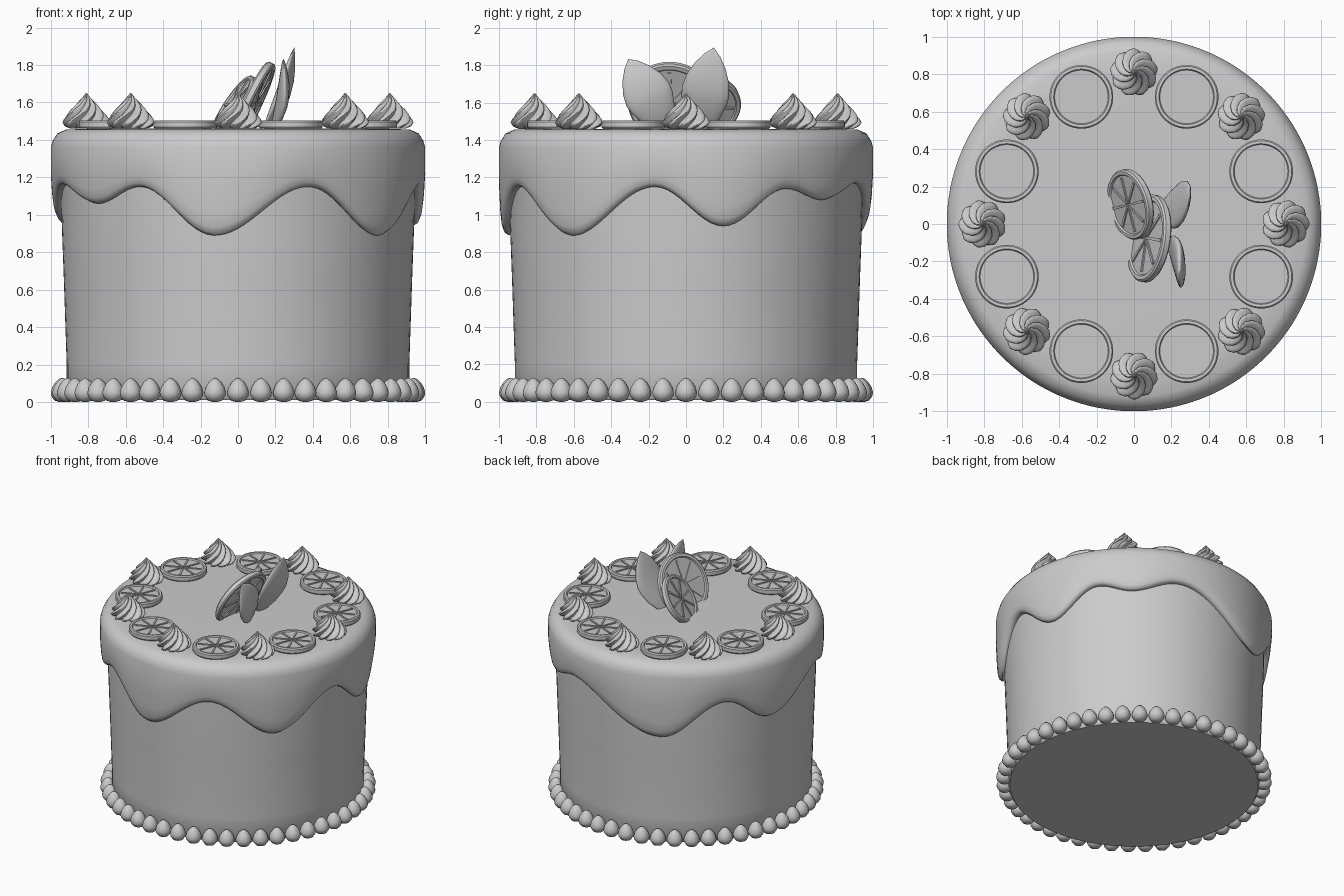
import bpy
import math
from math import radians, pi, sin, cos

cube = bpy.data.objects.get("Cube")
if cube:
    bpy.data.objects.remove(cube, do_unlink=True)

grey = bpy.data.materials.new("plain_grey")
grey.use_nodes = True
GREY = (0.6, 0.6, 0.6, 1)
grey.diffuse_color = GREY
grey.node_tree.nodes["Principled BSDF"].inputs["Base Color"].default_value = GREY


def make(name, verts, faces, angle=40):
    mesh = bpy.data.meshes.new(name)
    mesh.from_pydata(verts, [], faces)
    mesh.materials.append(grey)
    obj = bpy.data.objects.new(name, mesh)
    bpy.context.collection.objects.link(obj)
    bpy.ops.object.select_all(action="DESELECT")
    obj.select_set(True)
    bpy.context.view_layer.objects.active = obj
    bpy.ops.object.shade_smooth_by_angle(angle=radians(angle))
    return obj


def lathe(name, profile, segs, shape=None, angle=40):
    """Turn an (r, z) profile, listed bottom to top, into a capped solid."""
    verts, faces = [], []
    for r, z in profile:
        for s in range(segs):
            a = 2 * pi * s / segs
            verts.append(shape(r, z, a) if shape else (r * cos(a), r * sin(a), z))
    for i in range(len(profile) - 1):
        for s in range(segs):
            t = (s + 1) % segs
            faces.append((i * segs + s, i * segs + t, (i + 1) * segs + t, (i + 1) * segs + s))
    top = (len(profile) - 1) * segs
    faces.append(tuple(reversed(range(segs))))
    faces.append(tuple(range(top, top + segs)))
    return make(name, verts, faces, angle)


def ring_copies(obj, count, radius, z, offset=0.0):
    """Spread copies of a part evenly around the cake."""
    base = obj.name
    for i in range(count):
        o = obj if i == 0 else obj.copy()
        if i:
            bpy.context.collection.objects.link(o)
        o.name = f"{base}_{i + 1}"
        a = 2 * pi * i / count + offset
        o.location = (radius * cos(a), radius * sin(a), z)
        o.rotation_euler.z = a


# Cake body
lathe("cake_body", [(0.9, 0.01), (0.915, 0.03), (0.915, 0.2), (0.93, 0.65), (0.943, 1.0), (0.945, 1.4)], 96)

# Frosting with drips: lower edge height by angle from the front, in degrees
DRIPS = [(-51, 1.06), (-33, 1.15), (-7.5, 0.89), (23, 1.15), (51, 0.89), (80, 1.15),
         (102, 0.94), (124, 1.14), (139, 1.08), (160, 1.17), (204, 0.87), (232, 1.14),
         (254, 0.95), (286, 1.16), (309, 1.06)]


def drip_edge(a):
    d = (math.degrees(a) + 90 + 51) % 360 - 51
    for (d0, z0), (d1, z1) in zip(DRIPS, DRIPS[1:]):
        if d0 <= d <= d1:
            k = (1 - cos(pi * (d - d0) / (d1 - d0))) / 2
            return z0 + (z1 - z0) * k
    return DRIPS[0][1]


RIM = 1.36


def drip_shape(r, z, a):
    # Below zero, z runs from the lower edge (-1) up to the rim (0)
    if z <= 0:
        e = drip_edge(a)
        z = e + (RIM - e) * (z + 1)
    return (r * cos(a), r * sin(a), z)


lathe("frosting", [(0.93, -0.97), (0.955, -1), (0.975, -0.97), (0.987, -0.9), (0.994, -0.75),
                   (1.0, -0.45), (1.0, 0), (0.99, 1.395), (0.965, 1.435), (0.92, 1.455),
                   (0.8, 1.46), (0.01, 1.46)], 180, drip_shape, 60)

# Beads around the base
bead = lathe("base_bead", [(0.012, 0), (0.038, 0.008), (0.055, 0.032), (0.058, 0.052),
                           (0.05, 0.08), (0.033, 0.107), (0.014, 0.123), (0.002, 0.128)], 16)
ring_copies(bead, 48, 0.942, 0)


# Cream swirls: ridged cones twisted towards the tip
def swirl(r, z, a):
    ridge = 1 - 0.27 * abs(cos(4.5 * a)) ** 3
    twist = a + 11 * z
    return (r * ridge * cos(twist), r * ridge * sin(twist), z)


cream = lathe("cream_swirl", [(0.09, 0), (0.118, 0.014), (0.128, 0.033), (0.122, 0.052),
                              (0.106, 0.075), (0.085, 0.1), (0.062, 0.125), (0.038, 0.15),
                              (0.018, 0.172), (0.003, 0.19)], 72, swirl, 50)
ring_copies(cream, 8, 0.81, 1.46)


# Citrus slices: raised rind, sunken flesh and eight spokes
def slice_part(name, R, h):
    b = 0.09 * h / 0.045 * 0.1
    obj = lathe(name, [(0.002, b), (R * 0.84, b), (R * 0.87, 0.001), (R * 0.96, 0),
                       (R, h * 0.2), (R, h * 0.8), (R * 0.96, h), (R * 0.87, h),
                       (R * 0.84, h - b), (0.002, h - b)], 48, angle=35)
    verts, faces = [], []
    for i in range(8):
        a = pi * i / 4
        n = len(verts)
        for z in (0.002, h - 0.002):
            for d, w in ((0.06, 0.025), (0.78, 0.04), (0.78, -0.04), (0.06, -0.025)):
                x, y = d * R, w * R
                verts.append((x * cos(a) - y * sin(a), x * sin(a) + y * cos(a), z))
        faces += [(n, n + 1, n + 2, n + 3), (n + 7, n + 6, n + 5, n + 4)]
        faces += [(n + k, n + 4 + k, n + 4 + (k + 1) % 4, n + (k + 1) % 4) for k in range(4)]
    return obj, make(name + "_spokes", verts, faces, 20)


for part in slice_part("citrus_slice", 0.17, 0.045):
    ring_copies(part, 8, 0.735, 1.46, pi / 8)

# Two slices standing in the middle
for name, R, loc, tilt, yaw in (("standing_slice_front", 0.235, (0.1, -0.08, 1.59), 25, -8),
                                ("standing_slice_back", 0.19, (0.0, 0.11, 1.565), 33, 14)):
    for part in slice_part(name, R, 0.045):
        part.location = loc
        part.rotation_euler = (0, radians(tilt - 90), radians(yaw))


# Two leaves behind the standing slices
def leaf(name, length, width, loc, lean, tilt, yaw):
    outline = [(0.05, 0), (0.45, 0.1), (0.78, 0.25), (0.97, 0.42), (1, 0.52),
               (0.9, 0.66), (0.66, 0.8), (0.34, 0.92), (0.01, 1)]

    def blade(r, z, a):
        return (0.24 * r * cos(a) + 0.03 * sin(pi * z / length), r * sin(a), z)

    obj = lathe(name, [(r * width, z * length) for r, z in outline], 24, blade, 60)
    obj.location = loc
    obj.rotation_euler = (radians(lean), radians(tilt), radians(yaw))


leaf("leaf_tall", 0.5, 0.13, (0.13, 0.07, 1.43), -13, 18, -12)
leaf("leaf_short", 0.44, 0.13, (0.18, -0.1, 1.45), 29, 6, 6)
